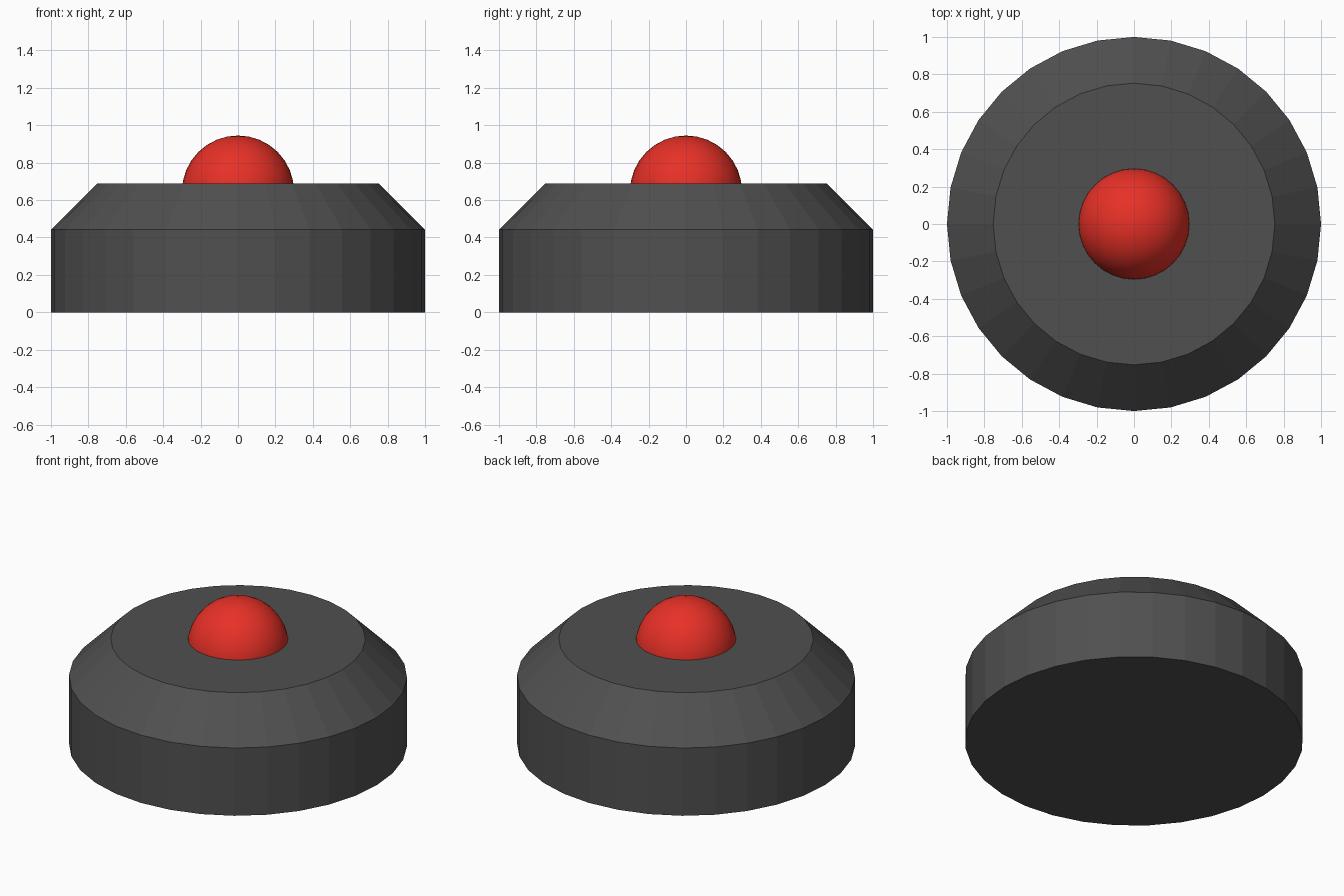
import bpy, bmesh, math

if "Cube" in bpy.data.objects:
    bpy.data.objects.remove(bpy.data.objects["Cube"])


def paint(obj, name, color):
    mat = bpy.data.materials.new(name)
    mat.diffuse_color = color
    mat.use_nodes = True
    mat.node_tree.nodes["Principled BSDF"].inputs["Base Color"].default_value = mat.diffuse_color
    obj.data.materials.append(mat)


def turned(name, profile, sides):
    """Closed solid of revolution from (radius, z) rings, bottom to top."""
    bm = bmesh.new()
    rings = []
    for r, z in profile:
        angles = [2 * math.pi * i / sides for i in range(sides)]
        rings.append([bm.verts.new((r * math.cos(a), r * math.sin(a), z)) for a in angles])
    for low, high in zip(rings, rings[1:]):
        for i in range(sides):
            j = (i + 1) % sides
            bm.faces.new((low[i], low[j], high[j], high[i]))
    bm.faces.new(rings[0][::-1])
    bm.faces.new(rings[-1])
    mesh = bpy.data.meshes.new(name)
    bm.to_mesh(mesh)
    bm.free()
    obj = bpy.data.objects.new(name, mesh)
    bpy.context.collection.objects.link(obj)
    return obj


# Flat-shaded 32-sided housing with a chamfered top
housing = turned("housing", [(1.0, 0.0), (1.0, 0.442), (0.753, 0.688)], 32)
paint(housing, "dark_grey", (0.08, 0.08, 0.08, 1))

# Smooth red dome, sunk into the housing
bpy.ops.mesh.primitive_uv_sphere_add(segments=32, ring_count=16, radius=0.3, location=(0, 0, 0.645))
dome = bpy.context.object
dome.name = "dome_button"
bpy.ops.object.shade_smooth()
paint(dome, "red", (0.8, 0.03, 0.02, 1))
